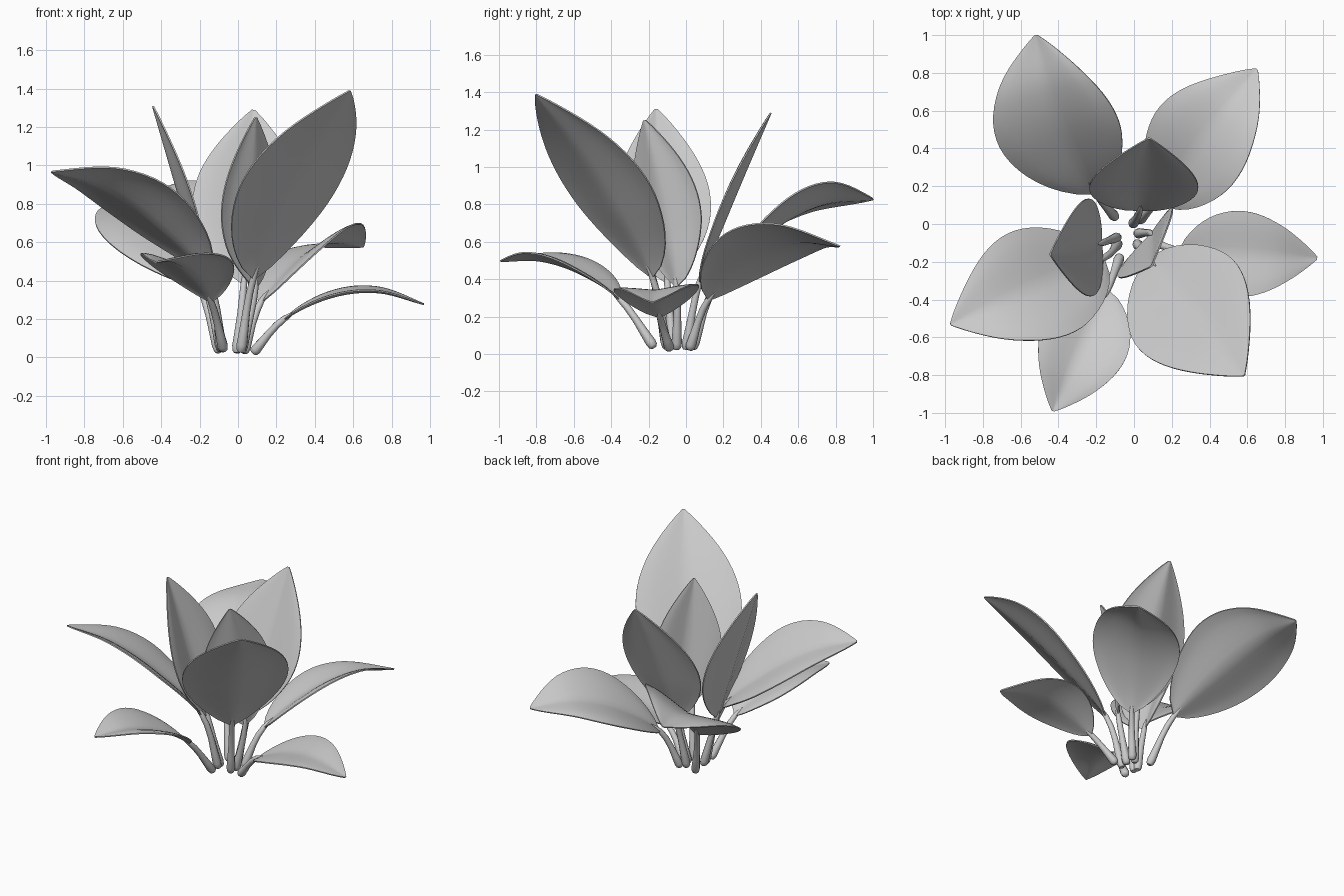
import bpy, bmesh, math
from mathutils import Vector

if "Cube" in bpy.data.objects:
    bpy.data.objects.remove(bpy.data.objects["Cube"])

# name: blade base, blade tip, upward arch, sideways heading (degrees), sideways slope, half width, cupping, sideways bow
LEAVES = {
    "leaf_back_left":   ((-.20, .16, .37), (-.52, 1.0, .83), .14, 15, .33, .33, .25, -.06),
    "leaf_back_right":  ((.12, .12, .29), (.65, .82, .58), .13, -37, .3, .28, .25, 0),
    "leaf_right":       ((.24, -.14, .20), (.97, -.18, .28), .10, -90, -.05, .22, .15, 0),
    "leaf_front_right": ((.08, -.18, .41), (.58, -.80, 1.39), .06, 42, 0, .335, .18, 0),
    "leaf_front_left":  ((-.14, -.35, .29), (-.43, -.99, .50), .08, 158, 0, .23, .35, 0),
    "leaf_left":        ((-.16, -.18, .42), (-.97, -.53, .97), .11, 117, -.25, .31, .25, 0),
    "inner_leaf_back":  ((.03, .07, .38), (.08, .45, 1.29), .01, 0, 0, .28, .28, 0),
    "inner_leaf_left":  ((-.17, -.10, .38), (-.44, -.16, 1.31), .0, 92, 0, .25, .35, 0),
    "inner_leaf_right": ((.09, -.05, .36), (.09, -.22, 1.25), .02, 51, 0, .22, .3, 0),
}
CROWN = Vector((-.03, -.05, 0))  # point the stalks spread from


def midrib_points(base, tip, arch, bow):
    """Stalk foot followed by four points along the arched blade."""
    base, tip = Vector(base), Vector(tip)
    foot = CROWN + (base - CROWN) * 0.4
    foot.z = min(0.023 + 0.05 * max(0, -foot.x - foot.y), 0.05)
    pts = [foot]
    for i in range(4):
        t = i / 3
        pts.append(base.lerp(tip, t) + Vector((bow, 0, arch)) * 4 * t * (1 - t))
    return pts


def spline(pts, u):
    """Smooth curve through the points, u from 0 to len(pts) - 1."""
    ext = [2 * pts[0] - pts[1]] + pts + [2 * pts[-1] - pts[-2]]
    i = min(int(u), len(pts) - 2)
    t = u - i
    a, b, c, d = ext[i:i + 4]
    return 0.5 * (2 * b + (c - a) * t + (2 * a - 5 * b + 4 * c - d) * t * t
                  + (3 * b - a - 3 * c + d) * t ** 3)


def frame(pts, u, side):
    """Sideways and upper-face directions at u."""
    e = 0.02
    tan = (spline(pts, min(u + e, len(pts) - 1)) - spline(pts, max(u - e, 0))).normalized()
    s = (side - tan * side.dot(tan)).normalized()
    n = s.cross(tan)
    p = spline(pts, u)
    # upper face looks up and towards the plant's middle
    if n.dot(Vector((CROWN.x - p.x, CROWN.y - p.y, 0.5))) < 0:
        n = -n
    return s, n


def grid_faces(bm, rows, closed=False):
    for a, b in zip(rows, rows[1:]):
        k = len(a)
        for j in range(k if closed else k - 1):
            q = (j + 1) % k
            bm.faces.new((a[j], a[q], b[q], b[j]))


def build_leaf(name, base, tip, arch, heading, slope, half, cup, bow):
    pts = midrib_points(base, tip, arch, bow)
    h = math.radians(heading)
    side = Vector((math.cos(h), math.sin(h), slope))
    bm = bmesh.new()

    # blade
    rows, nl, nw = [], 22, 6
    for i in range(nl + 1):
        t = i / nl
        c = spline(pts, 1 + 3 * t)
        s, n = frame(pts, 1 + 3 * t, side)
        w = half * max(math.sin(math.pi * t ** 0.84), 0) ** 0.92 + 0.008
        row = []
        for j in range(-nw, nw + 1):
            f = j / nw
            lift = cup * w * (abs(f) ** 1.2 - 0.35 * f ** 4)
            row.append(bm.verts.new(c + s * w * f + n * lift))
        rows.append(row)
    grid_faces(bm, rows)
    bmesh.ops.recalc_face_normals(bm, faces=bm.faces)
    bmesh.ops.solidify(bm, geom=bm.faces[:], thickness=0.008)

    # stalk with a rounded foot, tapering into the blade
    rings = []
    for u, r in [(0.0, .015), (.03, .024), (.1, .028), (.3, .024), (.55, .02),
                 (.8, .019), (1.0, .017), (1.12, .012), (1.25, .003)]:
        c = spline(pts, u)
        s, n = frame(pts, u, side)
        rings.append([bm.verts.new(c + r * (s * math.cos(a) + n * math.sin(a)))
                      for a in (k * math.tau / 10 for k in range(10))])
    grid_faces(bm, rings, True)
    bm.faces.new(rings[0])
    bm.faces.new(rings[-1])
    bmesh.ops.recalc_face_normals(bm, faces=bm.faces)

    me = bpy.data.meshes.new(name)
    bm.to_mesh(me)
    bm.free()
    ob = bpy.data.objects.new(name, me)
    bpy.context.collection.objects.link(ob)
    bpy.context.view_layer.objects.active = ob
    ob.select_set(True)


for leaf_name, leaf_data in LEAVES.items():
    build_leaf(leaf_name, *leaf_data)
bpy.ops.object.shade_smooth_by_angle(angle=math.radians(50))
